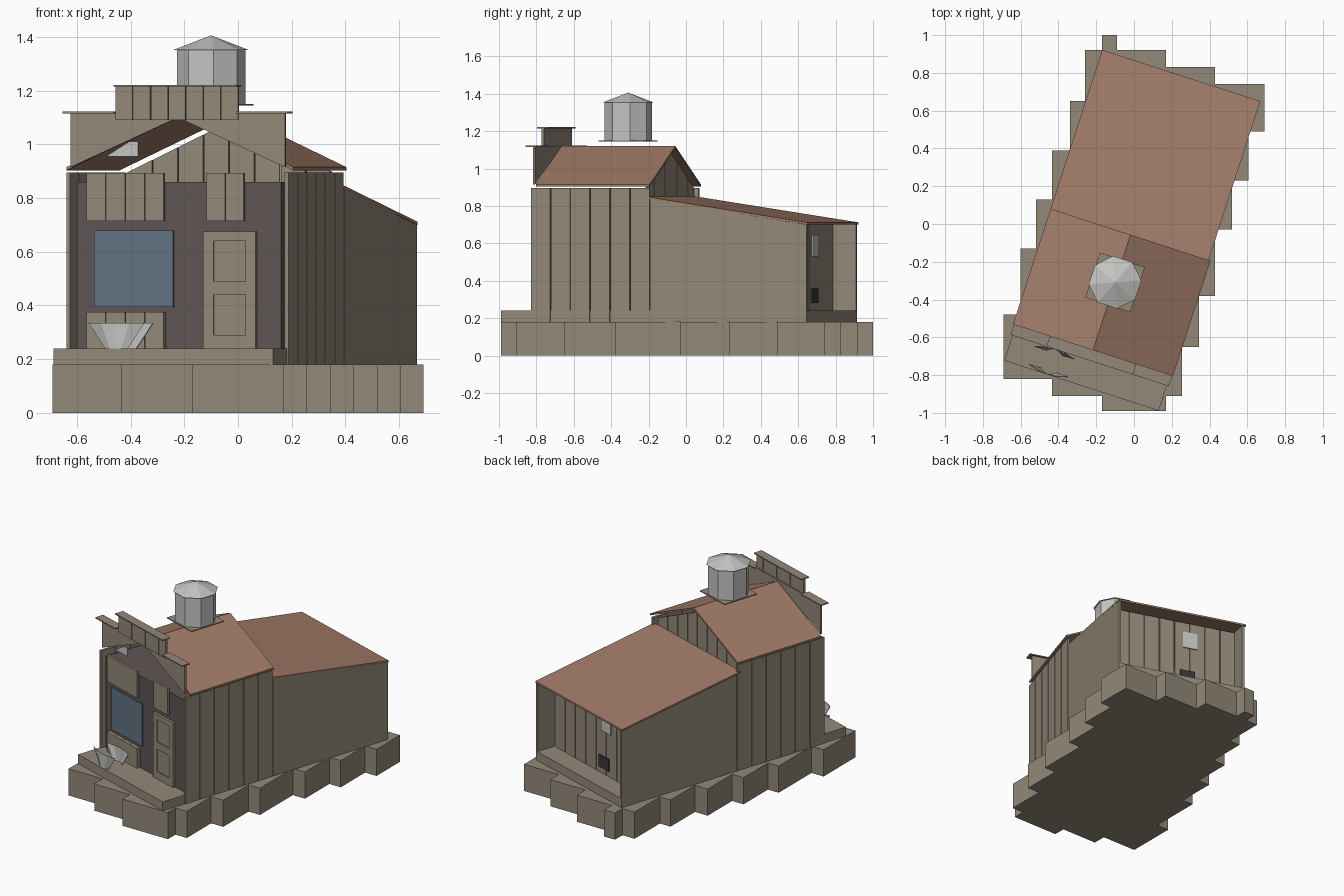
import bpy, bmesh, math
from mathutils import Vector

cube = bpy.data.objects.get("Cube")
if cube:
    bpy.data.objects.remove(cube)

TURN = math.radians(-18)   # the house sits skewed on its stone base


def material(name, r, g, b):
    m = bpy.data.materials.new(name)
    m.use_nodes = True
    m.diffuse_color = (r, g, b, 1)
    bsdf = next(n for n in m.node_tree.nodes if n.type == 'BSDF_PRINCIPLED')
    bsdf.inputs["Base Color"].default_value = (r, g, b, 1)
    bsdf.inputs["Roughness"].default_value = 0.9
    return m


WOOD = material("weathered_wood", .29, .25, .19)
ROOF = material("rusty_roof", .36, .20, .14)
WALL = material("dark_plaster", .115, .092, .088)
GLASS = material("blue_glass", .12, .17, .23)
METAL = material("pale_metal", .55, .55, .54)
IRON = material("dark_iron", .04, .04, .04)


def finish(name, bm, mat, turn=TURN):
    bmesh.ops.recalc_face_normals(bm, faces=bm.faces)
    mesh = bpy.data.meshes.new(name)
    bm.to_mesh(mesh)
    bm.free()
    mesh.materials.append(mat)
    obj = bpy.data.objects.new(name, mesh)
    obj.rotation_euler.z = turn
    bpy.context.collection.objects.link(obj)
    return obj


def add_prism(bm, axis, pts, lo, hi):
    """Extrude a 2D outline along an axis: x takes (y, z), y takes (x, z), z takes (x, y)."""
    def place(p, d):
        return {'x': (d, p[0], p[1]), 'y': (p[0], d, p[1]), 'z': (p[0], p[1], d)}[axis]
    face = bm.faces.new([bm.verts.new(place(p, lo)) for p in pts])
    ext = bmesh.ops.extrude_face_region(bm, geom=[face])
    verts = [g for g in ext['geom'] if isinstance(g, bmesh.types.BMVert)]
    shift = Vector(place((0, 0), hi - lo))
    bmesh.ops.translate(bm, verts=verts, vec=shift)


def rect(a0, a1, b0, b1):
    return [(a0, b0), (a1, b0), (a1, b1), (a0, b1)]


def prism(name, mat, axis, pts, lo, hi, turn=TURN):
    bm = bmesh.new()
    add_prism(bm, axis, pts, lo, hi)
    return finish(name, bm, mat, turn)


def planks(name, axis, start, end, count, lo, hi, bottom, top, gap=.005):
    """Row of upright boards; top is a function of the position along the row."""
    bm = bmesh.new()
    step = (end - start) / count
    for i in range(count):
        a, b = start + i * step, start + (i + 1) * step - gap
        add_prism(bm, axis, [(a, bottom), (b, bottom), (b, top(b)), (a, top(a))], lo, hi)
    return finish(name, bm, WOOD)


def gable(u):
    return 1.12 - abs(u) * .21 / .445


# Stepped stone base, one block per band: front edge, left and right ends
bands = [(-.99, -.17, .17), (-.91, -.435, .255), (-.82, -.69, .255), (-.65, -.69, .345),
         (-.48, -.60, .345), (-.38, -.60, .43), (-.13, -.52, .43), (-.03, -.52, .52),
         (.13, -.435, .52), (.23, -.435, .605), (.39, -.34, .605), (.49, -.34, .69),
         (.65, -.26, .69), (.74, -.26, .43), (.83, -.26, .17), (.92, -.17, -.09)]
bm = bmesh.new()
for i, (y0, x0, x1) in enumerate(bands):
    y1 = bands[i + 1][0] if i + 1 < len(bands) else 1.0
    add_prism(bm, 'z', rect(x0, x1, y0, y1), 0, .18)
finish("stepped_base", bm, WOOD, 0)

# Floor deck running from front porch to back porch
prism("porch_deck", WOOD, 'z', rect(-.43, .43, -.90, .82), .18, .24)

# Front room and its side walls
prism("front_room", WALL, 'z', rect(-.40, .40, -.71, -.11), .24, .86)
for side, name in ((-1, "right"), (1, "left")):
    lo, hi = sorted((side * .42, side * .435))
    planks(name + "_front_wall", 'x', -.73, -.06, 6, lo, hi, .18, lambda v: .895)
    prism(name + "_rear_wall", WOOD, 'x',
          [(-.06, .18), (.82, .18), (.82, .70), (-.06, .835)], lo, hi)

# Gable wall behind the tall room, and the back porch wall
planks("rear_gable_wall", 'y', -.40, .40, 8, -.10, -.085, .80,
       lambda u: gable(u) - .035)
planks("back_porch_wall", 'y', -.42, .42, 8, .68, .69, .24, lambda u: .715)

# Roofs
T = .012
for side, name in ((-1, "right"), (1, "left")):
    e = side * .445
    prism(name + "_gable_roof", ROOF, 'y',
          [(0, 1.12), (e, .915), (e, .915 - T), (0, 1.12 - T)], -.70, -.06)
prism("shed_roof", ROOF, 'x',
      [(-.085, .85), (.825, .712), (.825, .70), (-.085, .838)], -.445, .435)

# False front above the open gable, with raised centre board and caps
for side, name in ((-1, "right"), (1, "left")):
    prism(name + "_false_front", WOOD, 'y',
          [(0, 1.10), (side * .42, .915), (side * .42, 1.12), (0, 1.12)], -.725, -.712)
    a, b = sorted((side * .24, side * .44))
    prism(name + "_false_front_cap", WOOD, 'z', rect(a, b, -.76, -.70), 1.115, 1.122)
planks("raised_front_board", 'y', -.24, .24, 7, -.735, -.72, 1.09, lambda u: 1.215, .002)
prism("raised_front_cap", WOOD, 'z', rect(-.24, .24, -.76, -.70), 1.215, 1.222)
prism("gable_plate", METAL, 'y',
      [(-.28, .955), (-.155, .955), (-.155, 1.01), (-.19, 1.01)], -.73, -.724)

# Window with boards above and below
prism("window", GLASS, 'y', rect(-.33, -.02, .395, .68), -.719, -.71)
planks("boards_above_window", 'y', -.355, -.05, 4, -.735, -.72, .715, lambda u: .893, .002)
planks("boards_below_window", 'y', -.355, -.05, 4, -.735, -.71, .24, lambda u: .375, .002)
planks("boards_above_door", 'y', .115, .263, 2, -.735, -.72, .715, lambda u: .893, .002)

# Door with two sunken panels
bm = bmesh.new()
for u0, u1 in ((.10, .14), (.265, .305)):
    add_prism(bm, 'y', rect(u0, u1, .24, .675), -.727, -.71)
for z0, z1 in ((.24, .29), (.44, .49), (.64, .675)):
    add_prism(bm, 'y', rect(.14, .265, z0, z1), -.727, -.71)
for z0, z1 in ((.29, .44), (.49, .64)):
    add_prism(bm, 'y', rect(.14, .265, z0, z1), -.720, -.71)
finish("door", bm, WOOD)

# Broken tub on the porch: two bowed tapering sides
for v, bow, name in ((-.78, .02, "back"), (-.88, -.02, "front")):
    bm = bmesh.new()
    rows = []
    for k in range(5):
        t = k / 4 * 2 - 1
        y = v + bow * (1 - t * t)
        rows.append([bm.verts.new((-.19 + t * w, y, z)) for w, z in ((.045, .24), (.11, .335))])
    for a, b in zip(rows, rows[1:]):
        bm.faces.new((a[0], b[0], b[1], a[1]))
    tub = finish(name + "_tub_side", bm, METAL)
    tub.modifiers.new("thickness", 'SOLIDIFY').thickness = .004

# Notice and iron hatch on the back porch wall
prism("notice", METAL, 'y', rect(-.16, -.06, .53, .645), .69, .697)
prism("iron_hatch", IRON, 'y', rect(-.14, -.04, .28, .36), .69, .699)

# Water tank on its platform
TANK_V = -.325
prism("tank_platform", WOOD, 'z', rect(-.125, .125, TANK_V - .125, TANK_V + .125), 1.145, 1.151)


def ring(radius):
    angles = [math.radians(22.5 + 45 * k) for k in range(8)]
    return [(radius * math.cos(a), TANK_V + radius * math.sin(a)) for a in angles]


prism("water_tank", METAL, 'z', ring(.128), 1.151, 1.355)
bm = bmesh.new()
rim = [bm.verts.new((x, y, 1.352)) for x, y in ring(.14)]
tip = bm.verts.new((0, TANK_V, 1.406))
bm.faces.new(rim)
for k in range(8):
    bm.faces.new((rim[k], rim[(k + 1) % 8], tip))
finish("tank_lid", bm, METAL)
